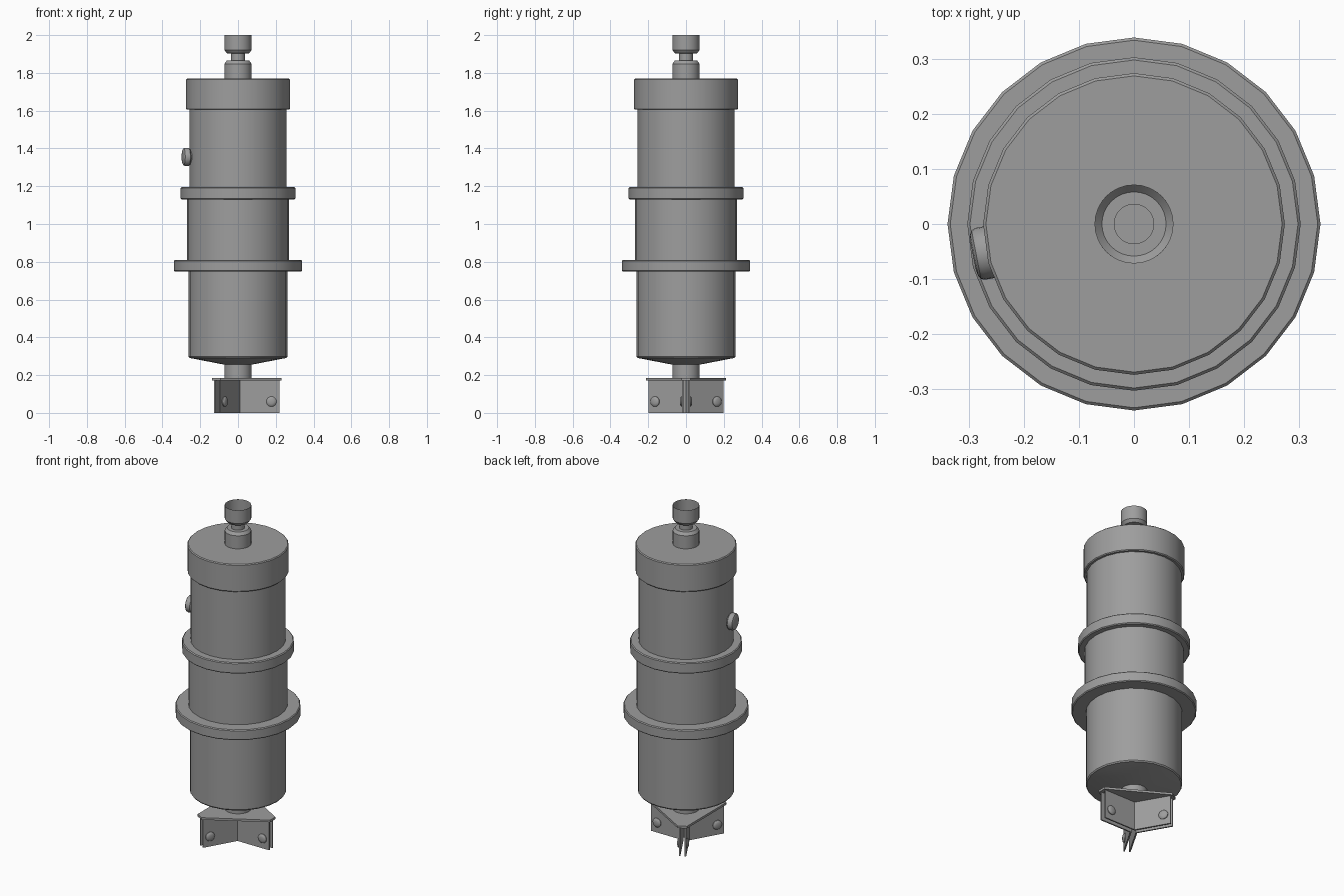
import bpy, math
from mathutils import Matrix, Vector

if "Cube" in bpy.data.objects:
    bpy.data.objects.remove(bpy.data.objects["Cube"])

# Dark grey metal used on every part
metal = bpy.data.materials.new("dark_grey_metal")
metal.diffuse_color = (0.34, 0.34, 0.34, 1)
metal.use_nodes = True
metal.node_tree.nodes["Principled BSDF"].inputs["Base Color"].default_value = metal.diffuse_color


def finish(name, verts, faces, matrix=None):
    me = bpy.data.meshes.new(name)
    me.from_pydata(verts, [], faces)
    if matrix:
        me.transform(matrix)
    me.update()
    me.materials.append(metal)
    ob = bpy.data.objects.new(name, me)
    bpy.context.collection.objects.link(ob)
    bpy.ops.object.select_all(action='DESELECT')
    ob.select_set(True)
    bpy.context.view_layer.objects.active = ob
    bpy.ops.object.shade_smooth_by_angle(angle=math.radians(30))
    return ob


def lathe(name, profile, segs=24, matrix=None):
    """Spin (radius, z) points, listed bottom to top, around z."""
    verts = [(r * math.cos(2 * math.pi * i / segs), r * math.sin(2 * math.pi * i / segs), z)
             for r, z in profile for i in range(segs)]
    faces = []
    for k in range(len(profile) - 1):
        for i in range(segs):
            a, b = k * segs + i, k * segs + (i + 1) % segs
            faces.append((a, b, b + segs, a + segs))
    last = (len(profile) - 1) * segs
    faces += [tuple(reversed(range(segs))), tuple(range(last, last + segs))]
    return finish(name, verts, faces, matrix)


def prism(name, pts, z0, z1, matrix=None):
    """Extrude a counter-clockwise outline from z0 to z1."""
    n = len(pts)
    verts = [(x, y, z) for z in (z0, z1) for x, y in pts]
    faces = [tuple(reversed(range(n))), tuple(range(n, 2 * n))]
    faces += [(i, (i + 1) % n, (i + 1) % n + n, i + n) for i in range(n)]
    return finish(name, verts, faces, matrix)


def band(name, r, z0, z1, b=0.005):
    """Disc or drum with small chamfered rims."""
    return lathe(name, [(r - b, z0), (r, z0 + b), (r, z1 - b), (r - b, z1)])


# Main body drums and flanges
lathe("lower_body", [(0.07, 0.255), (0.257, 0.291), (0.262, 0.298), (0.262, 0.755)])
band("lower_flange", 0.34, 0.748, 0.81)
lathe("middle_body", [(0.27, 0.80), (0.27, 1.14)])
band("middle_flange", 0.304, 1.13, 1.195)
lathe("upper_body", [(0.258, 1.185), (0.258, 1.615)])
band("top_cap", 0.275, 1.605, 1.77)

# Top fitting with neck and open cup
lathe("fitting_base", [(0.072, 1.765), (0.072, 1.848), (0.059, 1.865)], 32)
lathe("fitting_neck", [(0.036, 1.86), (0.036, 1.906)], 32)
lathe("fitting_cup", [(0.036, 1.903), (0.059, 1.904), (0.072, 1.921), (0.072, 2.0),
                      (0.0712, 2.0), (0.0712, 1.923), (0.0585, 1.909),
                      (0.036, 1.909), (0.036, 1.904)], 32)

# Side knob on the upper body
aim = Vector((-math.cos(math.radians(11)), -math.sin(math.radians(11)), 0))
knob = Matrix.Translation((0, 0, 1.355)) @ aim.to_track_quat('Z', 'Y').to_matrix().to_4x4()
lathe("side_knob_stem", [(0.034, 0.24), (0.034, 0.275)], 24, knob)
lathe("side_knob", [(0.042, 0.26), (0.048, 0.266), (0.048, 0.286), (0.045, 0.293),
                    (0.038, 0.297), (0.025, 0.299)], 24, knob)

# Bottom stem and triangular mounting plate
lathe("bottom_stem", [(0.072, 0.18), (0.072, 0.27)], 32)
corners = []
for k in range(3):
    a = math.radians(120 * k)
    for s in (-0.025, 0.025):
        corners.append((0.23 * math.cos(a) - s * math.sin(a), 0.23 * math.sin(a) + s * math.cos(a)))
prism("mounting_plate", corners, 0.172, 0.185)

# Three bent fin plates, each spanning two arms, with a bolt per arm
u, n = Vector((0.5, math.sqrt(0.75))), Vector((math.sqrt(0.75), -0.5))


def fin_points(d):
    end = u * 0.219 + n * d
    return [tuple(end), (d / math.sqrt(0.75), 0), (end.x, -end.y)]


for k in range(3):
    turn = Matrix.Rotation(math.radians(60 + 120 * k), 4, 'Z')
    outline = fin_points(0.02) + fin_points(0.012)[::-1]
    prism(f"fin_plate_{k + 1}", outline[::-1], 0.0, 0.174, turn)
    for side in (1, -1):
        pos = Vector((u.x * 0.177, side * u.y * 0.177, 0.06))
        axis = Vector((n.x, side * n.y, 0))
        m = turn @ Matrix.Translation(pos) @ axis.to_track_quat('Z', 'Y').to_matrix().to_4x4()
        lathe(f"fin_bolt_{k + 1}_{'a' if side > 0 else 'b'}",
              [(0.027, 0.015), (0.027, 0.024), (0.022, 0.029), (0.012, 0.032)], 16, m)
